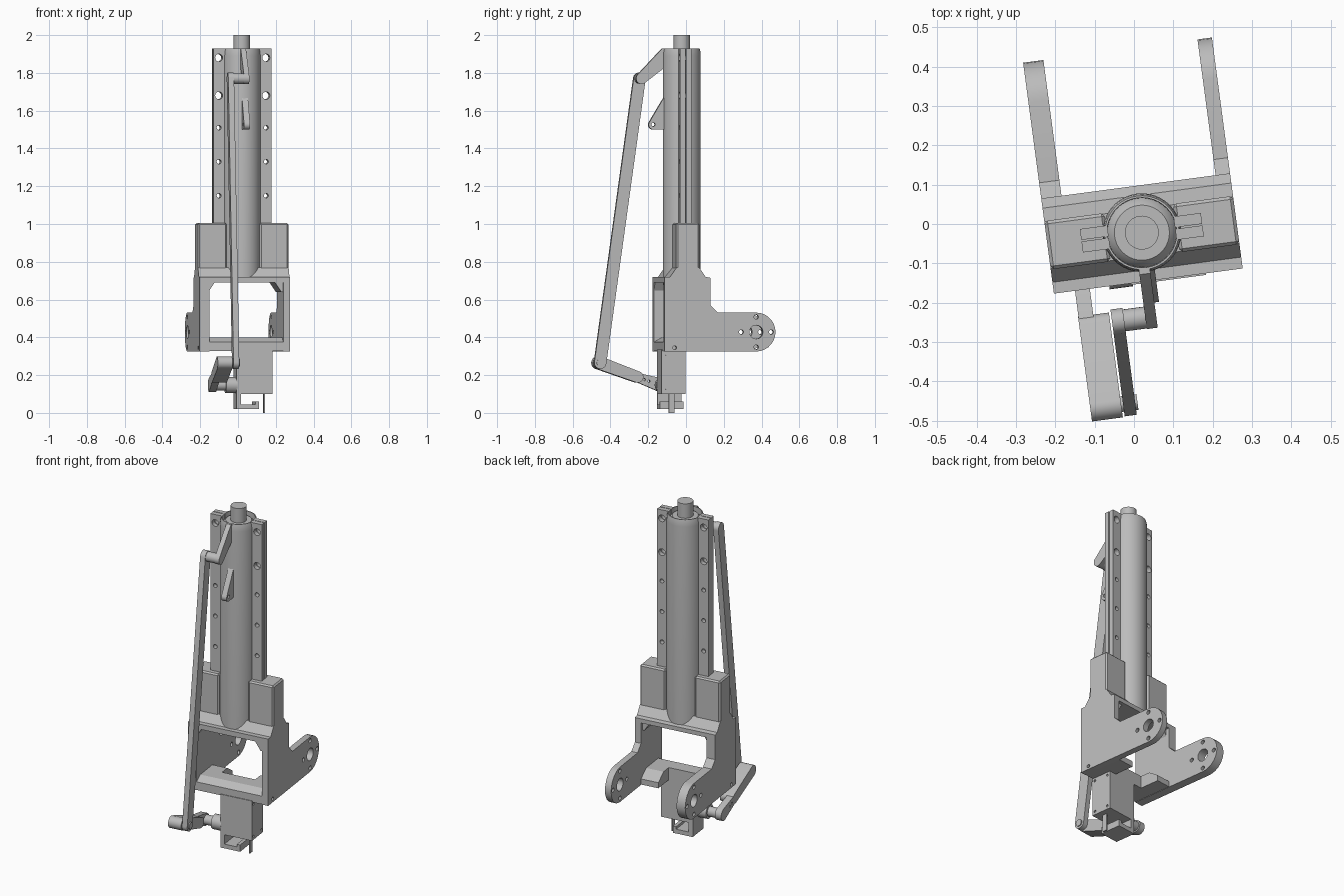
import bpy, bmesh
from math import radians, sin, cos, pi
from mathutils import Matrix, Vector

cube = bpy.data.objects.get("Cube")
if cube:
    bpy.data.objects.remove(cube, do_unlink=True)

grey = bpy.data.materials.new("machined_grey")
grey.use_nodes = True
tone = (0.5, 0.5, 0.5, 1)
grey.diffuse_color = tone
grey.node_tree.nodes["Principled BSDF"].inputs["Base Color"].default_value = tone

# The whole assembly is turned a little about its upright tube
PLACE = Matrix.Translation((0.02, -0.022, 0)) @ Matrix.Rotation(radians(7.6), 4, 'Z')


def finish(name, bm, smooth=False):
    bmesh.ops.recalc_face_normals(bm, faces=bm.faces)
    me = bpy.data.meshes.new(name)
    bm.to_mesh(me)
    bm.free()
    ob = bpy.data.objects.new(name, me)
    bpy.context.collection.objects.link(ob)
    me.materials.append(grey)
    ob.matrix_world = PLACE
    if smooth:
        shade(ob)
    return ob


def activate(ob):
    bpy.ops.object.select_all(action='DESELECT')
    ob.select_set(True)
    bpy.context.view_layer.objects.active = ob


def shade(ob):
    activate(ob)
    bpy.ops.object.shade_smooth_by_angle(angle=radians(35))


def box(name, x, y, z, bevel=0):
    bm = bmesh.new()
    bmesh.ops.create_cube(bm, size=1)
    for v in bm.verts:
        v.co = [(a + b) / 2 + c * (b - a) for (a, b), c in zip((x, y, z), v.co)]
    if bevel:
        bmesh.ops.bevel(bm, geom=bm.edges[:], offset=bevel, segments=1, affect='EDGES')
    return finish(name, bm)


def prism(name, pts, lo, hi, axis='x', smooth=False):
    """Extrude a (y, z) profile along x, or an (x, z) profile along y."""
    bm = bmesh.new()
    put = (lambda a, p, q: (a, p, q)) if axis == 'x' else (lambda a, p, q: (p, a, q))
    face = bm.faces.new([bm.verts.new(put(lo, p, q)) for p, q in pts])
    ext = bmesh.ops.extrude_face_region(bm, geom=[face])["geom"]
    bmesh.ops.translate(bm, vec=put(hi - lo, 0, 0),
                        verts=[g for g in ext if isinstance(g, bmesh.types.BMVert)])
    return finish(name, bm, smooth)


def arc(cy, cz, r, start, end, n=14):
    return [(cy + r * cos(radians(start + (end - start) * i / n)),
             cz + r * sin(radians(start + (end - start) * i / n))) for i in range(n + 1)]


def cylinders(name, items, lo, hi, axis='x', smooth=True):
    """Cylinders (u, z, radius) spanning lo..hi along an axis, in one mesh."""
    bm = bmesh.new()
    turn = Matrix.Rotation(pi / 2, 4, 'Y' if axis == 'x' else 'X')
    for u, z, r in items:
        at = ((lo + hi) / 2, u, z) if axis == 'x' else (u, (lo + hi) / 2, z)
        bmesh.ops.create_cone(bm, cap_ends=True, segments=24, radius1=r, radius2=r,
                              depth=hi - lo, matrix=Matrix.Translation(at) @ turn)
    return finish(name, bm, smooth)


def cut(ob, cutter):
    cutter.hide_render = True
    mod = ob.modifiers.new("holes", 'BOOLEAN')
    mod.object = cutter
    mod.solver = 'EXACT'
    activate(ob)
    bpy.ops.object.modifier_apply(modifier=mod.name)
    bpy.data.objects.remove(cutter, do_unlink=True)
    shade(ob)


def lathe(name, pts, n=40):
    bm = bmesh.new()
    vs = [bm.verts.new((r, 0, z)) for r, z in pts]
    es = [bm.edges.new(e) for e in zip(vs, vs[1:])]
    bmesh.ops.spin(bm, geom=vs + es, axis=(0, 0, 1), cent=(0, 0, 0),
                   angle=2 * pi, steps=n, use_merge=True)
    bmesh.ops.remove_doubles(bm, verts=bm.verts, dist=0.0005)
    return finish(name, bm, True)


# Upright tube with its rim, and the rod coming out of the top
lathe("tube", [(0, 0.7), (0.1, 0.7), (0.1, 1.89), (0.098, 1.915), (0.094, 1.93),
               (0.089, 1.93), (0.088, 1.89), (0.08, 1.905), (0.07, 1.915), (0, 1.915)])
lathe("rod", [(0, 1.9), (0.043, 1.9), (0.043, 2), (0, 2)])

# Clamped rails with bolt holes
for side, s in (("left", 1), ("right", -1)):
    for half, y0, y1 in (("front", -0.03, -0.002), ("back", 0.002, 0.03)):
        rail = box(f"{side}_rail_{half}", sorted((s * 0.085, s * 0.155)), (y0, y1), (0.72, 1.93))
        holes = [(s * 0.126, z, 0.012 if z < 1.6 else 0.02) for z in (1.15, 1.33, 1.51, 1.68, 1.88)]
        cut(rail, cylinders("rail_cutter", holes, -0.1, 0.1, 'y'))

# Side plates with rounded, drilled arms, and the blocks that hold the rails
ARM_Y, ARM_Z = 0.365, 0.428
plate = ([(-0.124, 0.325)] + arc(ARM_Y, ARM_Z, 0.103, -90, 90)
         + [(0.16, 0.531), (0.12, 0.57), (0.12, 0.715), (0.095, 0.72),
            (0.06, 0.77), (-0.06, 0.77), (-0.095, 0.72), (-0.124, 0.72)])
drill = [(ARM_Y, ARM_Z, 0.036)] + [(ARM_Y + 0.08 * cos(k * pi / 2), ARM_Z + 0.08 * sin(k * pi / 2), 0.012)
                                   for k in range(4)]
drill += [(-0.07, 0.345, 0.01)]
for side, s in (("left", 1), ("right", -1)):
    inner = 0.205 if s > 0 else 0.19
    ob = prism(f"{side}_side_plate", plate, *sorted((s * inner, s * 0.242)))
    cut(ob, cylinders("plate_cutter", drill, -0.4, 0.4))
    box(f"{side}_rail_block", sorted((s * 0.088, s * 0.242)), (-0.062, 0.062), (0.72, 1.005), 0.008)
    # Gussets in the upper window corners
    prism(f"{side}_gusset", [(s * 0.212, 0.7), (s * 0.212, 0.64), (s * 0.195, 0.64), (s * 0.155, 0.7)],
          -0.122, 0.1, 'y')
    # Floor wings beside the servo notch
    prism(f"{side}_floor_wing", [(-0.02, 0.327), (0.12, 0.327), (0.12, 0.36), (0.06, 0.4), (-0.02, 0.4)],
          *sorted((s * 0.1, s * 0.21)))

# Bridge under the tube, and the floor
prism("bridge", [(-0.124, 0.69), (0.12, 0.69), (0.12, 0.715), (0.095, 0.72), (0.06, 0.77),
                 (-0.06, 0.77), (-0.095, 0.72), (-0.124, 0.72)], -0.21, 0.21)
prism("floor", [(-0.124, 0.327), (0, 0.327), (0, 0.4), (-0.08, 0.4), (-0.124, 0.375)], -0.21, 0.21)

# Servo with end tabs, lower hook and cable pin
servo = box("servo_body", (-0.045, 0.147), (-0.128, 0), (0.1, 0.335))
cut(servo, cylinders("servo_cutter", [(y, z, 0.007) for y in (-0.11, -0.02) for z in (0.12, 0.31)], 0.14, 0.3))
box("hook_column", (-0.045, -0.02), (-0.128, 0), (0.02, 0.1))
box("hook_lip", (-0.045, 0.075), (-0.128, 0), (0.02, 0.045))
box("hook_tip", (0.055, 0.075), (-0.128, 0), (0.045, 0.06))
box("cable_pin", (0.105, 0.113), (-0.085, -0.055), (0, 0.1))
cylinders("servo_boss", [(-0.09, 0.147, 0.042)], -0.1, -0.04)
cylinders("servo_shaft", [(-0.09, 0.147, 0.028)], -0.15, -0.09)


def link(name, a, ra, b, rb, lo, hi):
    """Flat bar with rounded ends between two (y, z) points."""
    d = Vector(b) - Vector(a)
    t = math_angle(d)
    return prism(name, arc(*a, ra, t + 90, t + 270) + arc(*b, rb, t - 90, t + 90), lo, hi, smooth=True)


def math_angle(d):
    return -Vector((1, 0)).angle_signed(d) * 180 / pi


# Crank, horn and pins driving the long push rod
LOW, HIGH = (-0.425, 0.265), (-0.215, 1.77)
horn = link("servo_horn", (-0.24, 0.195), 0.022, (-0.09, 0.147), 0.036, -0.188, -0.15)
cut(horn, cylinders("horn_cutter", [(-0.23 + 0.025 * i, 0.192 - 0.008 * i, 0.006) for i in range(4)], -0.3, 0))
link("crank", LOW, 0.034, (-0.22, 0.19), 0.03, -0.189, -0.11)
cylinders("crank_pin", [(*LOW, 0.02)], -0.189, -0.068)
link("push_rod", LOW, 0.032, HIGH, 0.032, -0.105, -0.074)
cylinders("top_pin", [(*HIGH, 0.028)], -0.105, -0.01)

# Lever from the pin to the tube rim
prism("top_lever", arc(*HIGH, 0.03, 130, 290, 8) + [(-0.09, 1.83), (-0.09, 1.93), (-0.105, 1.93)],
      -0.02, 0.008, smooth=True)

# Small eye on the tube front
eye = prism("tube_eye", [(-0.09, 1.68), (-0.11, 1.65)] + arc(-0.155, 1.525, 0.025, 150, 270, 8)
            + [(-0.09, 1.5)], -0.012, 0.02, smooth=True)
cut(eye, cylinders("eye_cutter", [(-0.155, 1.527, 0.01)], -0.1, 0.1))
